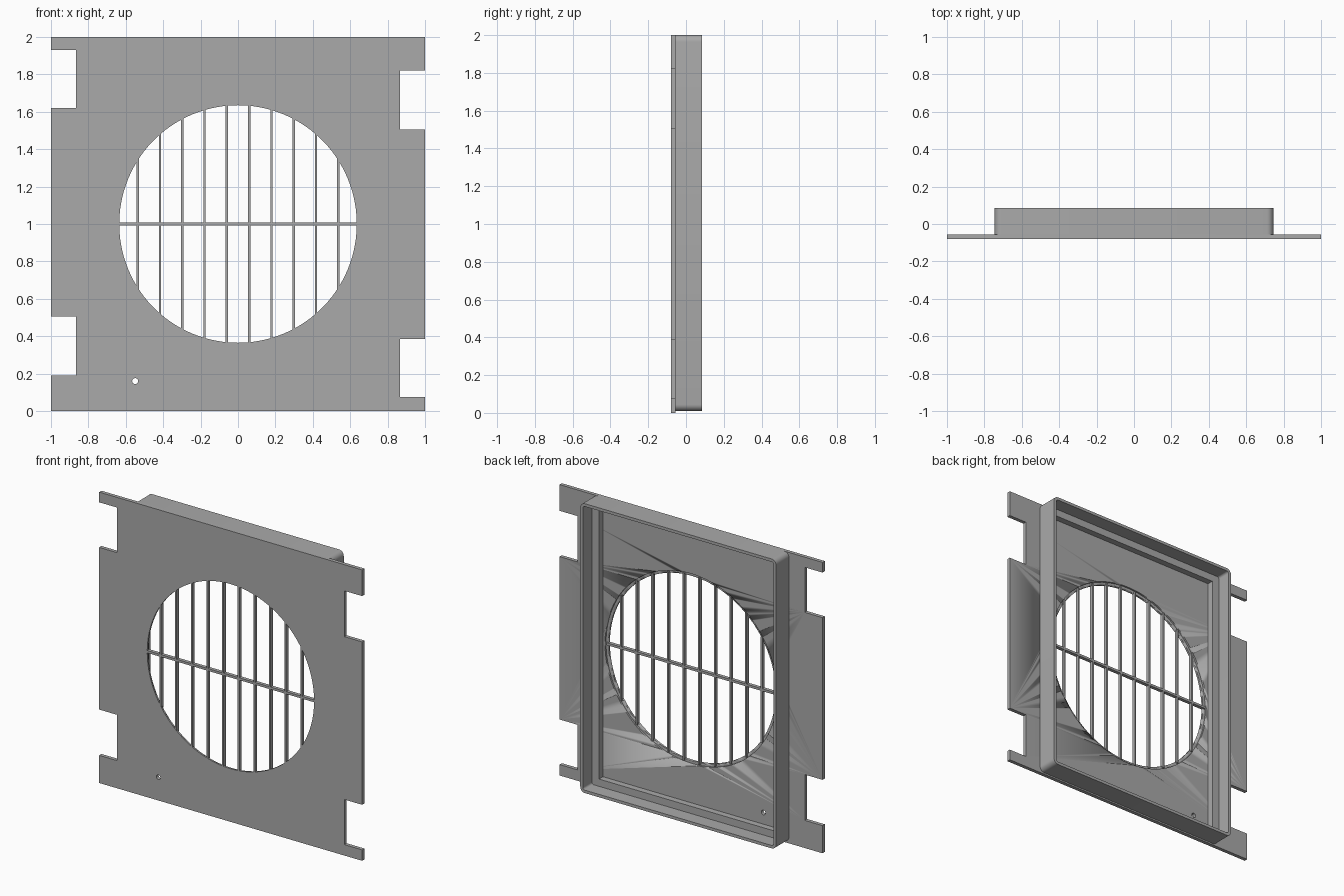
import bpy
import math

if "Cube" in bpy.data.objects:
    bpy.data.objects.remove(bpy.data.objects["Cube"], do_unlink=True)

# Material
grey = bpy.data.materials.new("plain grey")
grey.use_nodes = True
colour = (0.4, 0.4, 0.4, 1)
grey.diffuse_color = colour
grey.node_tree.nodes["Principled BSDF"].inputs["Base Color"].default_value = colour

CENTRE_Z = 1.0
HOLE_R = 0.635
FRONT, FLOOR, LEDGE, RIM = -0.08, -0.055, -0.012, 0.085


def circle(cx, cz, r, n):
    return [(cx + r * math.cos(2 * math.pi * i / n),
             cz + r * math.sin(2 * math.pi * i / n)) for i in range(n)]


def rounded_rect(half, z0, z1, r, n=6):
    """Outline of an upright rectangle with rounded corners."""
    corners = [(half - r, z1 - r), (r - half, z1 - r),
               (r - half, z0 + r), (half - r, z0 + r)]
    pts = []
    for k, (cx, cz) in enumerate(corners):
        for i in range(n + 1):
            a = math.pi / 2 * (k + i / n)
            pts.append((cx + r * math.cos(a), cz + r * math.sin(a)))
    return pts


def rect(half, z0, z1):
    return [(half, z1), (-half, z1), (-half, z0), (half, z0)]


def slab(name, outlines, y0, y1):
    """Extrude upright outlines (first is outer, the rest holes) from y0 to y1."""
    curve = bpy.data.curves.new(name + "_profile", "CURVE")
    curve.dimensions = "2D"
    curve.fill_mode = "BOTH"
    curve.extrude = (y1 - y0) / 2
    for pts in outlines:
        spline = curve.splines.new("POLY")
        spline.points.add(len(pts) - 1)
        for p, (x, z) in zip(spline.points, pts):
            p.co = (x, z, 0, 1)
        spline.use_cyclic_u = True
    obj = bpy.data.objects.new(name, curve)
    bpy.context.collection.objects.link(obj)
    obj.rotation_euler.x = math.pi / 2
    obj.location.y = (y0 + y1) / 2
    bpy.ops.object.select_all(action="DESELECT")
    obj.select_set(True)
    bpy.context.view_layer.objects.active = obj
    bpy.ops.object.convert(target="MESH")
    obj = bpy.context.object
    bpy.ops.object.transform_apply(location=True, rotation=True, scale=True)
    bpy.ops.object.mode_set(mode="EDIT")
    bpy.ops.mesh.select_all(action="SELECT")
    bpy.ops.mesh.remove_doubles(threshold=0.0001)
    bpy.ops.mesh.normals_make_consistent(inside=False)
    bpy.ops.object.mode_set(mode="OBJECT")
    bpy.ops.object.shade_smooth_by_angle(angle=math.radians(30))
    obj.data.materials.clear()
    obj.data.materials.append(grey)
    return obj


def side_edge(side, notches):
    """Points up one plate edge, stepping in at each notch."""
    pts = [(side, 0)]
    for z0, z1 in notches:
        inner = side * 0.865
        pts += [(side, z0), (inner, z0), (inner, z1), (side, z1)]
    return pts + [(side, 2)]


# Face plate with edge notches, round opening and a small hole
right_edge = side_edge(1, [(0.075, 0.385), (1.505, 1.82)])
left_edge = side_edge(-1, [(0.19, 0.505), (1.62, 1.93)])
plate = slab("face_plate",
             [right_edge + left_edge[::-1],
              circle(0, CENTRE_Z, HOLE_R, 96),
              circle(-0.55, 0.16, 0.016, 16)], FRONT, FLOOR)

# Shallow step around the back of the opening
cutter = slab("opening_step_cutter", [circle(0, CENTRE_Z, HOLE_R + 0.02, 96)],
              -0.067, FLOOR + 0.03)
cutter.hide_render = True
cut = plate.modifiers.new("opening_step", "BOOLEAN")
cut.operation = "DIFFERENCE"
cut.solver = "EXACT"
cut.object = cutter
bpy.context.view_layer.objects.active = plate
bpy.ops.object.modifier_apply(modifier=cut.name)
bpy.data.objects.remove(cutter, do_unlink=True)

# Rear rim wall and the inner ledge
slab("rear_rim", [rounded_rect(0.745, 0.01, 2, 0.035),
                  rounded_rect(0.725, 0.03, 1.98, 0.015)], FLOOR, RIM)
slab("inner_ledge", [rounded_rect(0.725, 0.03, 1.98, 0.015),
                     rect(0.67, 0.08, 1.93)], FLOOR, LEDGE)


# Grille bars across the opening
def bar(name, x, half_x, half_z):
    outline = [(x + px, CENTRE_Z + pz)
               for px, pz in rect(half_x, -half_z, half_z)]
    slab(name, [outline], FRONT + 0.0005, FLOOR - 0.0005)


for i in range(10):
    x = (i - 4.5) * 0.119
    bar(f"upright_bar_{i + 1}", x, 0.006, math.sqrt(0.648 ** 2 - x * x))
bar("cross_bar", 0, 0.648, 0.008)
